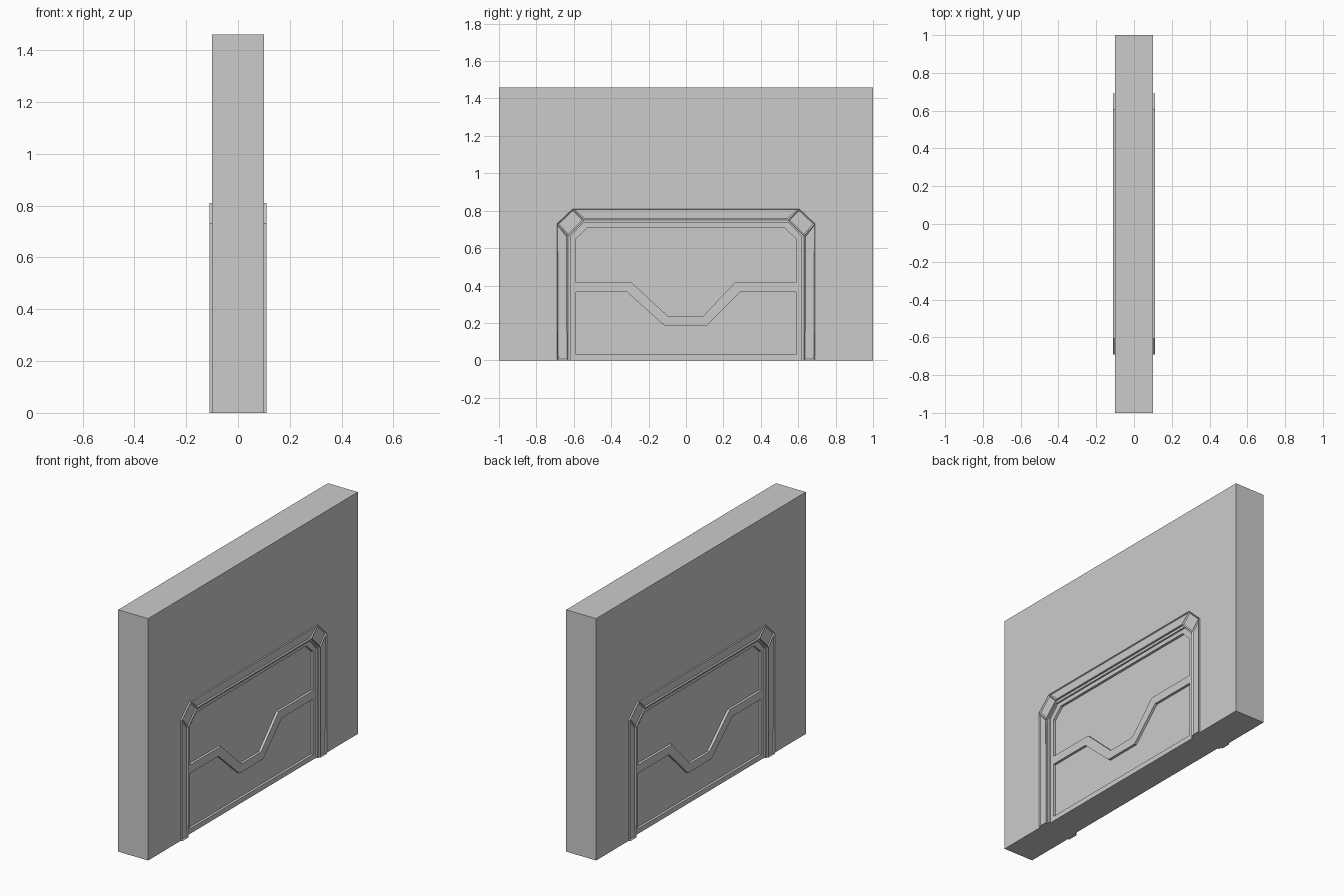
import bpy, bmesh

if "Cube" in bpy.data.objects:
    bpy.data.objects.remove(bpy.data.objects["Cube"])

WALL, FRAME, DOOR, PANEL = 0.10, 0.11, 0.09, 0.075  # half thickness of each layer


def prism(name, outline, x0, x1, inset=0.0, depth=0.0):
    """Extrude a (y, z) outline from x0 to x1, optionally with a sunken outer face."""
    bm = bmesh.new()
    face = bm.faces.new([bm.verts.new((x0, y, z)) for y, z in outline])
    ext = bmesh.ops.extrude_face_region(bm, geom=[face])["geom"]
    for v in ext:
        if isinstance(v, bmesh.types.BMVert):
            v.co.x = x1
    bmesh.ops.recalc_face_normals(bm, faces=bm.faces[:])
    if inset:
        cap = [f for f in bm.faces if all(abs(v.co.x - x1) < 1e-6 for v in f.verts)]
        bmesh.ops.inset_region(bm, faces=cap, thickness=inset, depth=0.0)
        for v in cap[0].verts:
            v.co.x = x1 - depth
    mesh = bpy.data.meshes.new(name)
    bm.to_mesh(mesh)
    bm.free()
    ob = bpy.data.objects.new(name, mesh)
    bpy.context.collection.objects.link(ob)
    return ob


def mirror(ob, x=True, y=False):
    m = ob.modifiers.new("Mirror", "MIRROR")
    m.use_axis = (x, y, False)
    m.use_mirror_merge = False
    return ob


def cut(ob, cutter):
    m = ob.modifiers.new("Cut", "BOOLEAN")
    m.operation, m.solver, m.object = "DIFFERENCE", "EXACT", cutter
    bpy.context.view_layer.objects.active = ob
    bpy.ops.object.modifier_apply(modifier=m.name)
    cutter.hide_render = True
    cutter.hide_set(True)


def arch(w, h, cy, cz, bottom=0.0):
    """Rectangle with chamfered top corners."""
    return [(-w, bottom), (w, bottom), (w, cz), (cy, h), (-cy, h), (-w, cz)]


# wall with a doorway
wall = prism("wall", [(-1, 0), (1, 0), (1, 1.46), (-1, 1.46)], -WALL, WALL)
cut(wall, prism("doorway_cutter", arch(0.615, 0.735, 0.55, 0.665, -0.1), -0.2, 0.2))

# door with two sunken panels on each side
door = prism("door", arch(0.615, 0.735, 0.55, 0.665), -DOOR, DOOR)
upper = [(-0.588, 0.415), (-0.29, 0.415), (-0.095, 0.235), (0.09, 0.235), (0.26, 0.415),
         (0.588, 0.415), (0.588, 0.65), (0.525, 0.71), (-0.525, 0.71), (-0.588, 0.65)]
lower = [(-0.588, 0.03), (0.588, 0.03), (0.588, 0.365), (0.29, 0.365), (0.11, 0.185),
         (-0.115, 0.185), (-0.315, 0.365), (-0.588, 0.365)]
for label, outline in (("upper", upper), ("lower", lower)):
    for side in (-1, 1):
        cut(door, prism(f"{label}_panel_cutter", outline, side * PANEL, side * 0.2))

# raised frame: posts, lintel and corner blocks, each with a sunken face
mirror(prism("frame_post", [(0.63, 0), (0.69, 0), (0.69, 0.73), (0.63, 0.665)],
             WALL, FRAME, 0.01, 0.006), y=True)
mirror(prism("frame_lintel", [(-0.545, 0.75), (0.545, 0.75), (0.605, 0.81), (-0.605, 0.81)],
             WALL, FRAME, 0.009, 0.006))
mirror(prism("frame_corner", [(0.63, 0.665), (0.69, 0.73), (0.605, 0.81), (0.545, 0.75)],
             WALL, FRAME, 0.01, 0.006), y=True)
